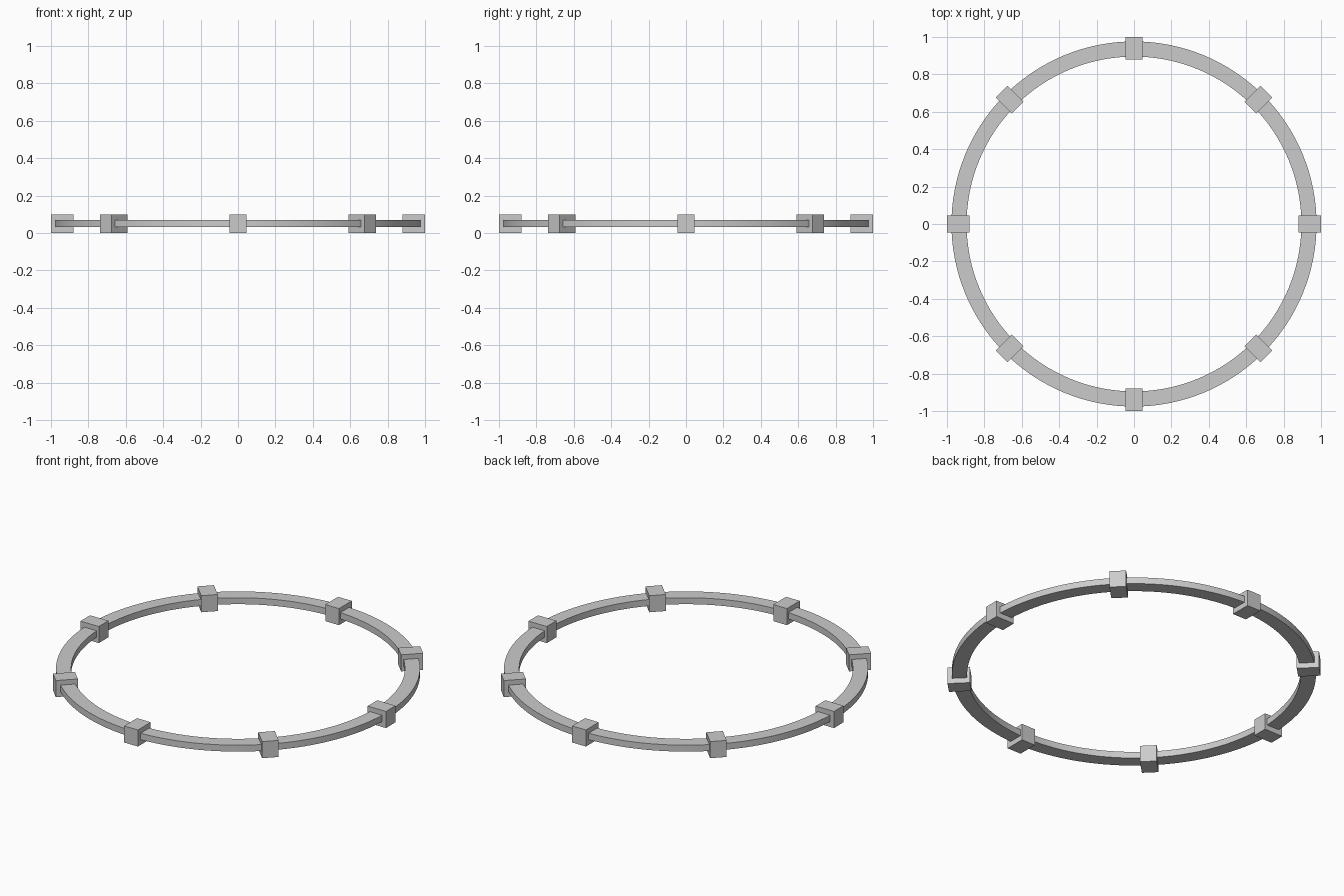
import bpy, bmesh, math
from mathutils import Matrix

if "Cube" in bpy.data.objects:
    bpy.data.objects.remove(bpy.data.objects["Cube"])

R_IN, R_OUT, Z0, Z1, SEG = 0.895, 0.976, 0.032, 0.07, 128


def add_object(name, bm):
    bmesh.ops.recalc_face_normals(bm, faces=bm.faces)
    mesh = bpy.data.meshes.new(name)
    bm.to_mesh(mesh)
    bm.free()
    obj = bpy.data.objects.new(name, mesh)
    bpy.context.collection.objects.link(obj)
    return obj


# Flat hoop: rectangular section swept round z
bm = bmesh.new()
profile = [(R_IN, Z0), (R_OUT, Z0), (R_OUT, Z1), (R_IN, Z1)]
rings = []
for i in range(SEG):
    a = 2 * math.pi * i / SEG
    rings.append([bm.verts.new((r * math.cos(a), r * math.sin(a), z)) for r, z in profile])
for i in range(SEG):
    p, q = rings[i], rings[(i + 1) % SEG]
    for k in range(4):
        n = (k + 1) % 4
        bm.faces.new((p[k], q[k], q[n], p[n]))
hoop = add_object("hoop", bm)
bpy.context.view_layer.objects.active = hoop
hoop.select_set(True)
bpy.ops.object.shade_smooth_by_angle(angle=math.radians(30))
hoop.select_set(False)

# Eight clamp blocks spaced evenly around the hoop
for i in range(8):
    bm = bmesh.new()
    place = (Matrix.Rotation(i * math.pi / 4, 4, 'Z')
             @ Matrix.Translation((0.94, 0, 0.05))
             @ Matrix.Diagonal((0.12, 0.09, 0.098, 1)))
    bmesh.ops.create_cube(bm, size=1, matrix=place)
    add_object(f"clamp_block_{i + 1}", bm)
